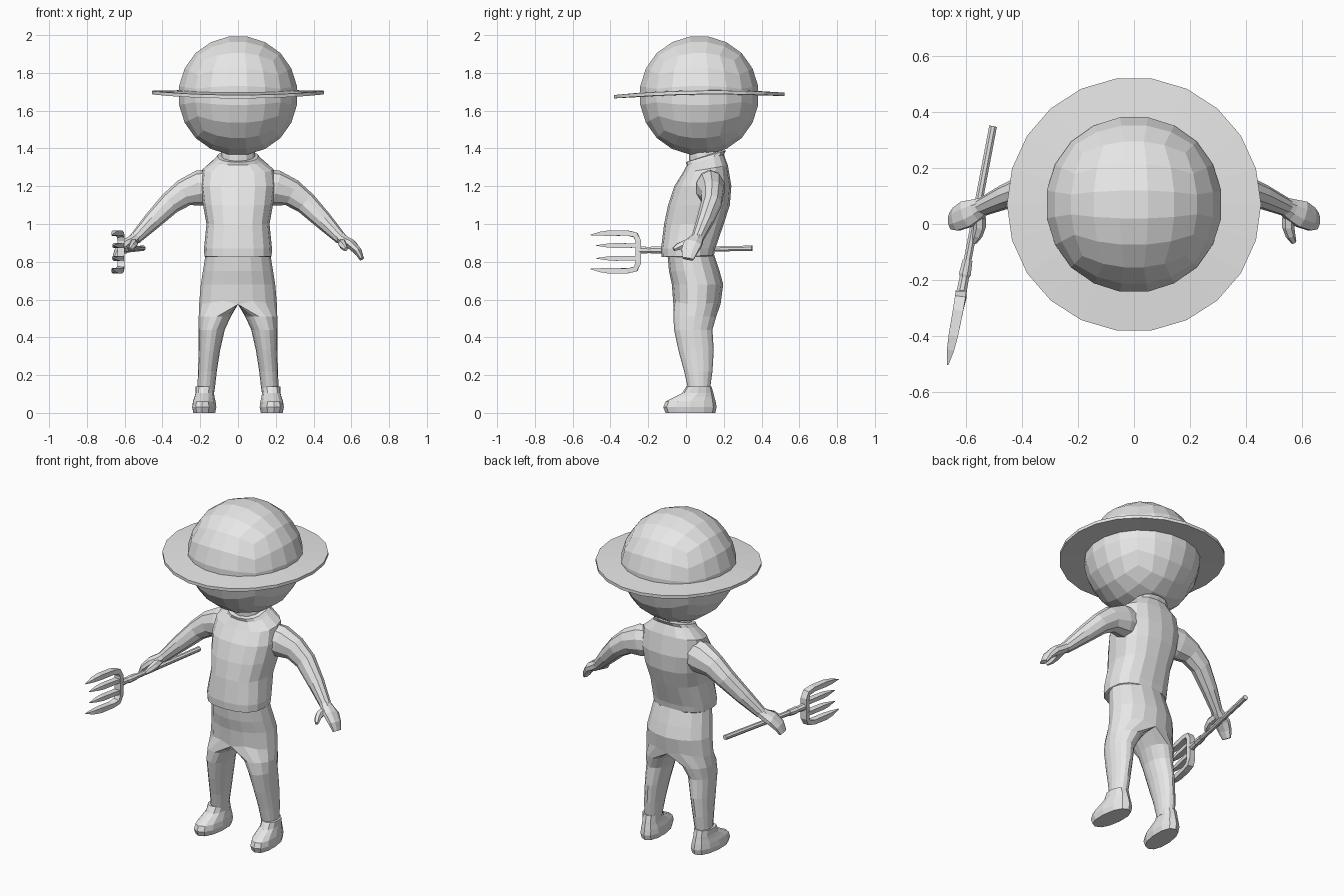
import bpy, bmesh, math
from mathutils import Vector

if "Cube" in bpy.data.objects:
    bpy.data.objects.remove(bpy.data.objects["Cube"])

grey = bpy.data.materials.new("plain_grey")
grey.diffuse_color = (0.8, 0.8, 0.8, 1)
grey.use_nodes = True
grey.node_tree.nodes["Principled BSDF"].inputs["Base Color"].default_value = grey.diffuse_color


def finish(name, bm):
    bmesh.ops.recalc_face_normals(bm, faces=bm.faces)
    me = bpy.data.meshes.new(name)
    bm.to_mesh(me)
    bm.free()
    me.materials.append(grey)
    ob = bpy.data.objects.new(name, me)
    bpy.context.collection.objects.link(ob)
    return ob


def skin(bm, rings, caps=True, closed=False):
    """Join rings of points with quads."""
    vs = [[bm.verts.new(p) for p in r] for r in rings]
    n = len(vs[0])
    pairs = list(zip(vs, vs[1:])) + ([(vs[-1], vs[0])] if closed else [])
    for a, b in pairs:
        for i in range(n):
            j = (i + 1) % n
            bm.faces.new((a[i], a[j], b[j], b[i]))
    if caps and not closed:
        bm.faces.new(vs[0])
        bm.faces.new(vs[-1])


def mirror(ob, merge=False):
    m = ob.modifiers.new("mirror", 'MIRROR')
    m.use_mirror_merge = merge
    m.merge_threshold = 0.0005


def soft(v, e):
    return math.copysign(abs(v) ** e, v)


def oval(z, xc, hx, yf, yb, tilt=0, n=16, e=1.0, shear=0):
    """Horizontal section from front yf to back yb."""
    yc, hy, pts = (yf + yb) / 2, (yb - yf) / 2, []
    for i in range(n):
        a = math.tau * i / n
        s = soft(math.sin(a), e)
        pts.append(Vector((xc + hx * soft(math.cos(a), e) - shear * hy * s, yc + hy * s, z + tilt * s)))
    return pts


def tube(bm, path, radii, n, ref):
    """Sweep a section along a path; radii are (along ref, across ref)."""
    path, rings = [Vector(p) for p in path], []
    for k, p in enumerate(path):
        t = (path[min(k + 1, len(path) - 1)] - path[max(k - 1, 0)]).normalized()
        a = (ref - t * ref.dot(t)).normalized()
        b = t.cross(a)
        ra, rb = radii[k]
        rings.append([p + a * ra * math.cos(math.tau * (i + .5) / n)
                      + b * rb * math.sin(math.tau * (i + .5) / n) for i in range(n)])
    skin(bm, rings)


# Head: evenly divided cube blown up to a ball
bm = bmesh.new()
bmesh.ops.create_cube(bm, size=2)
bmesh.ops.subdivide_edges(bm, edges=bm.edges, cuts=4, use_grid_fill=True)
for v in bm.verts:
    d = Vector([math.tan(c * math.pi / 4) for c in v.co]).normalized()
    v.co = Vector((0, .07, 1.68)) + d * .32
finish("head", bm)

# Hat brim: thin drooping ring
bm = bmesh.new()
rings = []
for r, dz in ((.29, .012), (.455, .009), (.455, -.009), (.29, -.012)):
    ring = []
    for i in range(22):
        a = math.tau * i / 22
        y = .07 + r * math.sin(a)
        ring.append((r * math.cos(a), y, 1.695 - .08 * y * y + .025 * y + dz))
    rings.append(ring)
skin(bm, rings, closed=True)
finish("hat_brim", bm)

# Neck
bm = bmesh.new()
skin(bm, [oval(1.27, 0, .088, .02, .17, n=12), oval(1.36, 0, .09, .015, .185, n=12),
          oval(1.45, 0, .085, .02, .185, n=12)])
finish("neck", bm)

# Sleeveless shirt with a small raised collar
bm = bmesh.new()
shirt = [(.825, .168, -.12, .14, 0), (.83, .178, -.13, .148, .004), (.87, .18, -.132, .155, 0),
         (1.0, .167, -.116, .2, 0), (1.1, .185, -.095, .232, 0), (1.2, .198, -.062, .24, 0),
         (1.29, .188, -.018, .222, .02), (1.34, .125, .005, .2, .028),
         (1.358, .108, .0, .212, .03), (1.362, .085, .02, .19, .028)]
skin(bm, [oval(z, 0, hx, f, b, t, 16, .82) for z, hx, f, b, t in shirt])
finish("shirt", bm)

# Trousers: one leg whose upper sections open into a half pelvis, mirrored
bm = bmesh.new()
# height, inner x, outer x, front y, back y, blend from leg oval to half pelvis
legs = [(.11, .125, .215, .015, .125, 0), (.22, .112, .212, -.01, .14, 0),
        (.33, .095, .208, -.04, .147, 0), (.44, .07, .208, -.063, .14, 0),
        (.51, .043, .208, -.067, .16, .12), (.575, 0, .206, -.067, .183, 1),
        (.68, 0, .197, -.075, .197, 1), (.75, 0, .186, -.09, .178, 1),
        (.86, 0, .168, -.1, .142, 1)]
rings = []
for z, xi, xo, f, b, d in legs:
    ring = oval(z, (xi + xo) / 2, (xo - xi) / 2, f, b, n=16)
    for i, p in enumerate(ring):
        c = math.cos(math.tau * i / 16)
        p.x += d * ((xo * c if 4 > i or i > 12 else 0) - p.x)
        if z == .575:  # arch the crotch and lift the groin line
            p.z += .03 * (1 - abs(c)) if c > .01 else .0
    rings.append(ring)
skin(bm, rings)
bm.faces.ensure_lookup_table()
inner = [fc for fc in bm.faces if all(abs(v.co.x) < 1e-4 for v in fc.verts)]
bmesh.ops.delete(bm, geom=inner, context='FACES')
mirror(finish("trousers", bm), True)

# Shoes
bm = bmesh.new()
shoe = [(0, .058, -.108, .155), (.03, .064, -.12, .162), (.06, .06, -.108, .157),
        (.085, .053, -.06, .15), (.105, .049, -.02, .145), (.14, .05, .002, .135)]
skin(bm, [oval(z, .177 + (.06 * (.05 - (f + b) / 2)), hx, f, b, n=12, e=.9, shear=.08)
          for z, hx, f, b in shoe])
mirror(finish("shoe", bm))

# Arm, flat hand and thumb
Y = Vector((0, 1, 0))
bm = bmesh.new()
tube(bm, [(.14, .125, 1.2), (.2, .13, 1.19), (.285, .138, 1.165), (.36, .135, 1.11),
          (.455, .1, 1.015), (.545, .06, .922)],
     [(.075, .09), (.078, .095), (.062, .073), (.055, .06), (.045, .048), (.033, .032)], 10, Y)
mirror(finish("arm", bm))
bm = bmesh.new()
tube(bm, [(.535, .065, .932), (.565, .05, .91), (.6, .035, .892), (.635, .018, .855), (.655, .01, .815)],
     [(.033, .03), (.043, .03), (.052, .028), (.046, .022), (.032, .013)], 8, Y)
tube(bm, [(.555, .04, .905), (.552, -.01, .893), (.56, -.04, .88), (.572, -.065, .866)],
     [(.022, .024), (.022, .022), (.02, .018), (.011, .01)], 6, Vector((0, 0, 1)))
mirror(finish("hand", bm))

# Pitchfork, lying in a slightly turned vertical plane
X = Vector((1, 0, 0))


def on_fork(y, z):
    return (-.571 + .19 * y, y, z)


bm = bmesh.new()
tube(bm, [on_fork(.35, .872), on_fork(-.14, .862)], [(.015, .015)] * 2, 8, X)
finish("fork_handle", bm)

bm = bmesh.new()
tube(bm, [on_fork(y, .862) for y in (-.13, -.18, -.19, -.25)],
     [(.019, .019), (.023, .02), (.018, .017), (.02, .022)], 8, X)
finish("fork_socket", bm)

bm = bmesh.new()
for s in (1, -1):
    # outer tine bends round from the crossbar
    pts = [(-.253, 0), (-.253, .06), (-.267, .09), (-.31, .1), (-.4, .1), (-.45, .097), (-.505, .09)]
    tube(bm, [on_fork(y, .852 + s * z) for y, z in pts],
         [(.027, .02)] * 3 + [(.026, .019), (.024, .021), (.018, .015), (.003, .002)], 4, X)
    # inner tine
    tube(bm, [on_fork(y, .852 + s * .034) for y in (-.25, -.38, -.42, -.475)],
         [(.026, .016), (.023, .018), (.018, .013), (.003, .002)], 4, X)
finish("fork_tines", bm)
